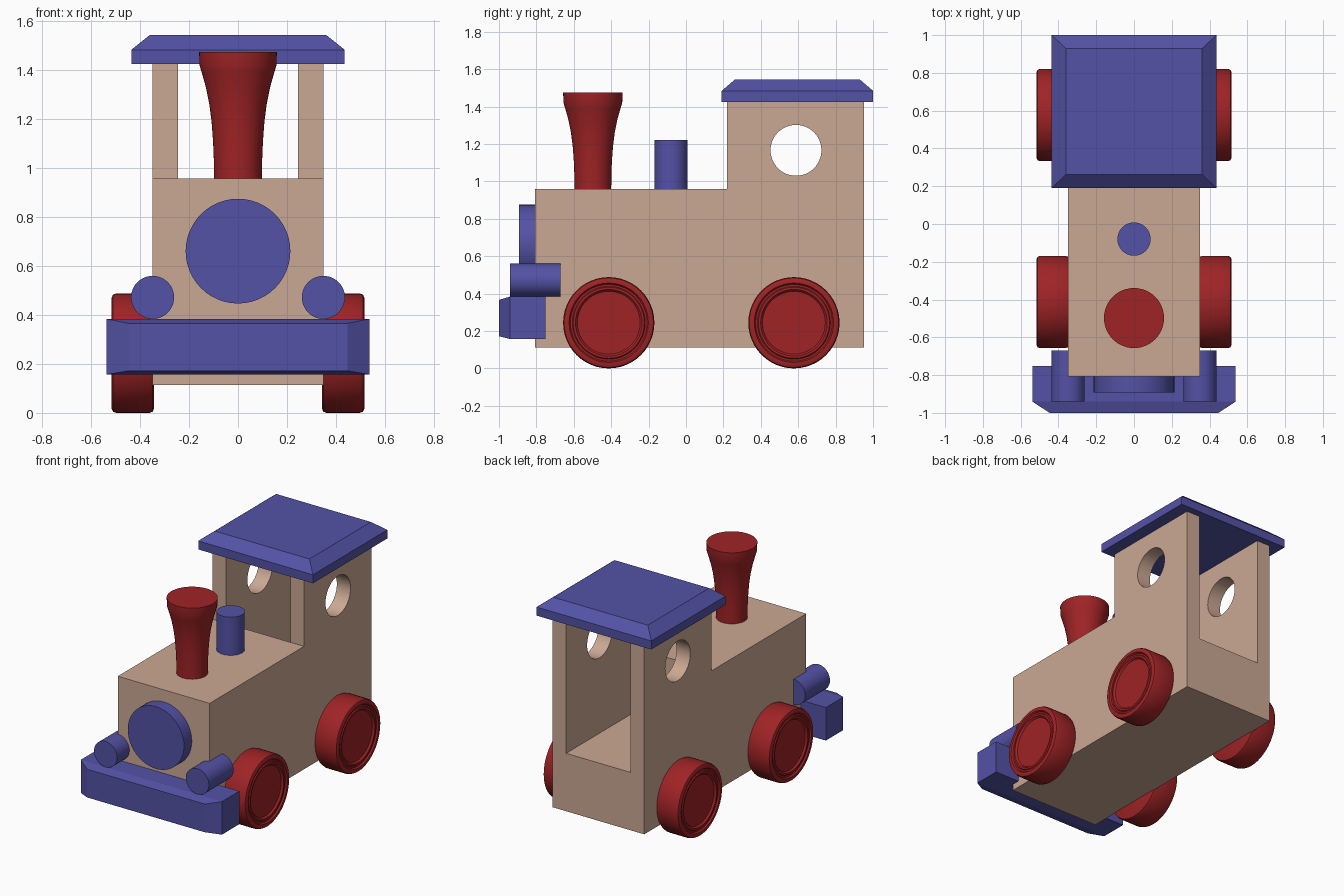
import bpy, bmesh, math
from mathutils import Matrix, Vector

if "Cube" in bpy.data.objects:
    bpy.data.objects.remove(bpy.data.objects["Cube"])


def material(name, rgb):
    m = bpy.data.materials.new(name)
    m.diffuse_color = (*rgb, 1)
    m.use_nodes = True
    m.node_tree.nodes["Principled BSDF"].inputs["Base Color"].default_value = m.diffuse_color
    return m


WOOD = material("natural wood", (0.60, 0.395, 0.295))
BLUE = material("blue paint", (0.088, 0.084, 0.38))
RED = material("red paint", (0.35, 0.017, 0.019))


def finish(name, bm, mat, smooth=False):
    bmesh.ops.recalc_face_normals(bm, faces=bm.faces[:])
    me = bpy.data.meshes.new(name)
    bm.to_mesh(me)
    bm.free()
    me.materials.append(mat)
    ob = bpy.data.objects.new(name, me)
    bpy.context.collection.objects.link(ob)
    bpy.ops.object.select_all(action='DESELECT')
    ob.select_set(True)
    bpy.context.view_layer.objects.active = ob
    if smooth:
        bpy.ops.object.shade_smooth_by_angle(angle=math.radians(30))
    return ob


def loft(name, rings, mat):
    """Closed solid through matching rings of points."""
    bm = bmesh.new()
    vs = [[bm.verts.new(p) for p in r] for r in rings]
    n = len(vs[0])
    for a, b in zip(vs, vs[1:]):
        for i in range(n):
            j = (i + 1) % n
            bm.faces.new((a[i], a[j], b[j], b[i]))
    bm.faces.new(vs[0])
    bm.faces.new(vs[-1])
    return finish(name, bm, mat)


AXES = {'X': Matrix.Rotation(math.pi / 2, 3, 'Y'),
        'Y': Matrix.Rotation(-math.pi / 2, 3, 'X'),
        'Z': Matrix.Identity(3)}


def lathe(name, profile, centre, axis, mat, seg=48):
    """Turned solid from (radius, height) pairs along an axis."""
    bm = bmesh.new()
    rings = []
    for r, h in profile:
        rings.append([bm.verts.new(Vector(centre) + AXES[axis] @ Vector(
            (r * math.cos(2 * math.pi * i / seg), r * math.sin(2 * math.pi * i / seg), h)))
            for i in range(seg)])
    for a, b in zip(rings, rings[1:]):
        for i in range(seg):
            j = (i + 1) % seg
            bm.faces.new((a[i], a[j], b[j], b[i]))
    bm.faces.new(rings[0])
    bm.faces.new(rings[-1])
    return finish(name, bm, mat, True)


def rect(x, y0, y1, z):
    return [(-x, y0, z), (x, y0, z), (x, y1, z), (-x, y1, z)]


# Body: L-shaped side profile, boiler in front and cab floor behind
side = [(-0.807, 0.113), (0.952, 0.113), (0.952, 0.511),
        (0.219, 0.511), (0.219, 0.958), (-0.807, 0.958)]
loft("body", [[(x, y, z) for y, z in side] for x in (-0.349, 0.349)], WOOD)

# Cab walls with round windows
wall = [(0.219, 0.511), (0.952, 0.511), (0.952, 1.425), (0.219, 1.425)]
for label, s in (("left", -1), ("right", 1)):
    w = loft(label + "_cab_wall", [[(s * x, y, z) for y, z in wall] for x in (0.245, 0.349)], WOOD)
    cutter = lathe("window_cutter", [(0.136, -0.5), (0.136, 0.5)], (0, 0.588, 1.166), 'X', WOOD)
    cutter.hide_render = True
    mod = w.modifiers.new("window", 'BOOLEAN')
    mod.operation = 'DIFFERENCE'
    mod.solver = 'EXACT'
    mod.object = cutter
    bpy.ops.object.select_all(action='DESELECT')
    w.select_set(True)
    bpy.context.view_layer.objects.active = w
    bpy.ops.object.modifier_apply(modifier=mod.name)
    bpy.data.objects.remove(cutter)
    bpy.ops.object.shade_smooth_by_angle(angle=math.radians(30))

# Roof with sloped edges
loft("roof", [rect(0.436, 0.191, 1.0, 1.425), rect(0.436, 0.191, 1.0, 1.484),
              rect(0.36, 0.262, 0.929, 1.545)], BLUE)

# Front bumper, tapering at the front
def bumper_ring(x, y, z0, z1):
    return [(-x, y, z0), (x, y, z0), (x, y, z1), (-x, y, z1)]

loft("bumper", [bumper_ring(0.537, -0.752, 0.157, 0.384),
                bumper_ring(0.537, -0.941, 0.157, 0.384),
                bumper_ring(0.447, -1.0, 0.172, 0.366)], BLUE)

# Flared chimney and steam dome
lathe("chimney", [(0.098, 0.95), (0.099, 1.04), (0.102, 1.11), (0.108, 1.19), (0.117, 1.26),
                  (0.131, 1.33), (0.148, 1.39), (0.157, 1.42), (0.159, 1.475)],
      (0, -0.498, 0), 'Z', RED)
lathe("steam_dome", [(0.088, 0.95), (0.088, 1.22)], (0, -0.08, 0), 'Z', BLUE)

# Boiler front plate and headlamps
lathe("boiler_plate", [(0.214, -0.892), (0.214, -0.80)], (0, 0, 0.661), 'Y', BLUE)
for label, s in (("left", -1), ("right", 1)):
    lathe(label + "_headlamp", [(0.088, -0.94), (0.088, -0.671)], (s * 0.349, 0, 0.472), 'Y', BLUE)

# Wheels with rounded rims and stepped faces
wheel = [(0.228, 0.344), (0.239, 0.349), (0.244, 0.362), (0.244, 0.498), (0.239, 0.511),
         (0.228, 0.516), (0.212, 0.516), (0.205, 0.506), (0.195, 0.506), (0.190, 0.512),
         (0.178, 0.512), (0.168, 0.500)]
for end, y in (("front", -0.413), ("rear", 0.577)):
    for label, s in (("left", -1), ("right", 1)):
        lathe(f"{end}_{label}_wheel", [(r, s * h) for r, h in wheel], (0, y, 0.244), 'X', RED)
